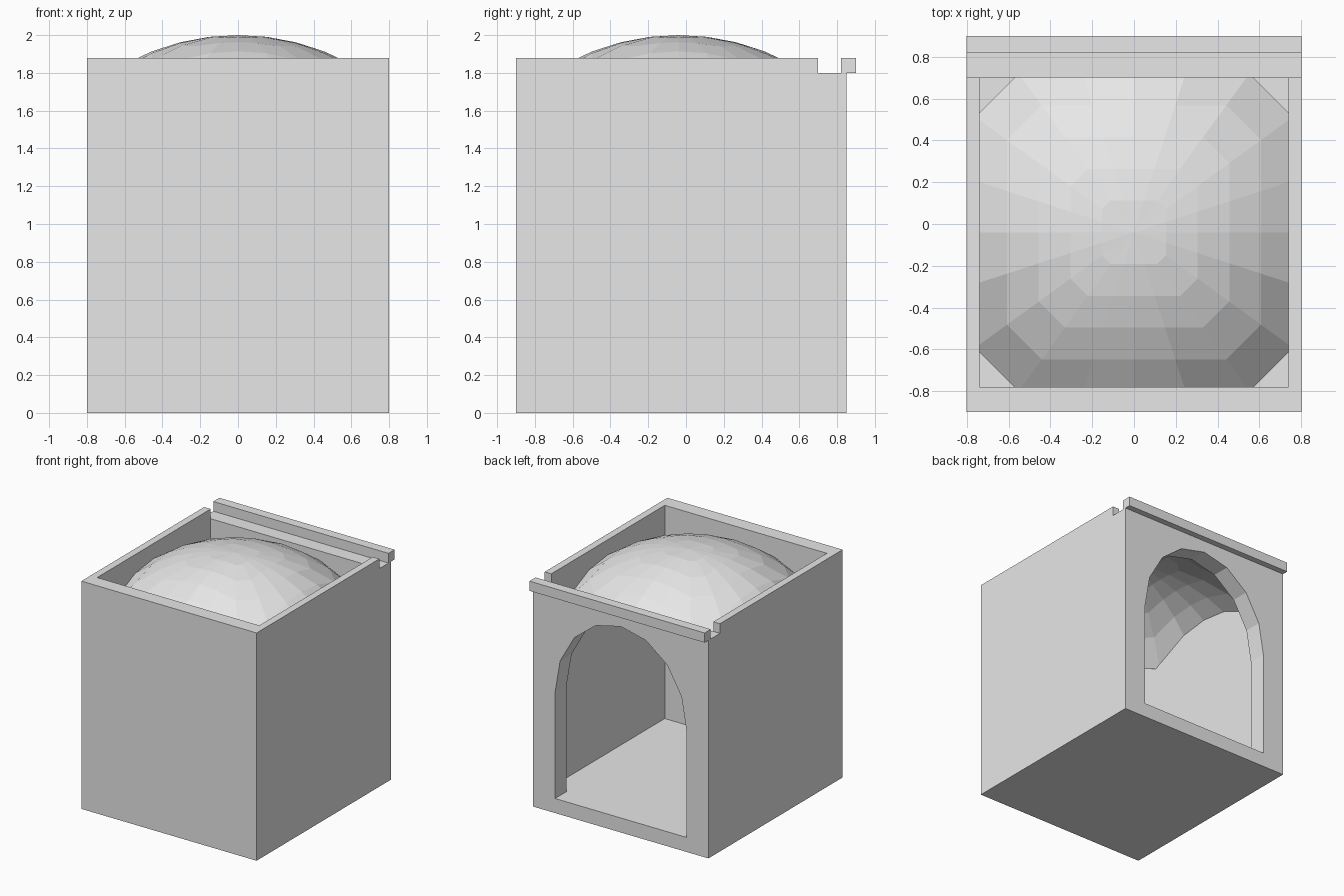
import bpy, bmesh, math

if "Cube" in bpy.data.objects:
    bpy.data.objects.remove(bpy.data.objects["Cube"])

stone = bpy.data.materials.new("light_grey")
stone.diffuse_color = (0.8, 0.8, 0.8, 1)
stone.use_nodes = True
stone.node_tree.nodes["Principled BSDF"].inputs["Base Color"].default_value = stone.diffuse_color


def add_mesh(name, bm):
    bmesh.ops.recalc_face_normals(bm, faces=bm.faces)
    me = bpy.data.meshes.new(name)
    bm.to_mesh(me)
    bm.free()
    me.materials.append(stone)
    ob = bpy.data.objects.new(name, me)
    bpy.context.collection.objects.link(ob)
    return ob


def prism(name, profile, y0, y1):
    """Extrude an (x, z) profile from y0 to y1."""
    bm = bmesh.new()
    face = bm.faces.new([bm.verts.new((x, y0, z)) for x, z in profile])
    ext = bmesh.ops.extrude_face_region(bm, geom=[face])
    verts = [g for g in ext["geom"] if isinstance(g, bmesh.types.BMVert)]
    bmesh.ops.translate(bm, verts=verts, vec=(0, y1 - y0, 0))
    return add_mesh(name, bm)


def box(name, half_x, y0, y1, z0, z1):
    return prism(name, [(-half_x, z0), (half_x, z0), (half_x, z1), (-half_x, z1)], y0, y1)


def cut(target, cutter):
    mod = target.modifiers.new("cut", 'BOOLEAN')
    mod.operation, mod.solver, mod.object = 'DIFFERENCE', 'EXACT', cutter
    bpy.context.view_layer.objects.active = target
    bpy.ops.object.modifier_apply(modifier=mod.name)
    bpy.data.objects.remove(cutter)


# Room: block hollowed out, lowered back wall, arched doorway
room = box("room_walls", 0.8, -0.9, 0.85, 0, 1.88)
cut(room, box("cavity_cutter", 0.74, -0.78, 0.70, 0.12, 2.2))
cut(room, box("back_ledge_cutter", 1.0, 0.70, 1.1, 1.80, 2.2))
arch = [(-0.6, 0.12), (0.6, 0.12)]
arch += [(0.6 * math.cos(math.pi * i / 8), 1.0 + 0.7 * math.sin(math.pi * i / 8)) for i in range(9)]
cut(room, prism("doorway_cutter", arch, 0.60, 1.1))

# Cornice strip along the top of the back wall
box("cornice", 0.8, 0.82, 0.90, 1.80, 1.88)

# Shallow dome: chamfered square rings lifted onto a sphere
RADIUS, CENTRE_Y, CENTRE_Z, SPOKES = 1.25, -0.04, 0.75, 20
bm = bmesh.new()
apex = bm.verts.new((0, CENTRE_Y, 2.0))
rings = []
for k in range(1, 6):
    ring = []
    for i in range(SPOKES):
        a = 2 * math.pi * i / SPOKES
        c, s = math.cos(a), math.sin(a)
        r = 0.152 * k / max(abs(c), abs(s))
        z = CENTRE_Z + math.sqrt(RADIUS ** 2 - r ** 2)
        ring.append(bm.verts.new((r * c, CENTRE_Y + r * s, z)))
    rings.append(ring)
for i in range(SPOKES):
    j = (i + 1) % SPOKES
    bm.faces.new((apex, rings[0][i], rings[0][j]))
    for low, high in zip(rings[1:], rings):
        bm.faces.new((high[i], low[i], low[j], high[j]))
dome = add_mesh("dome", bm)
